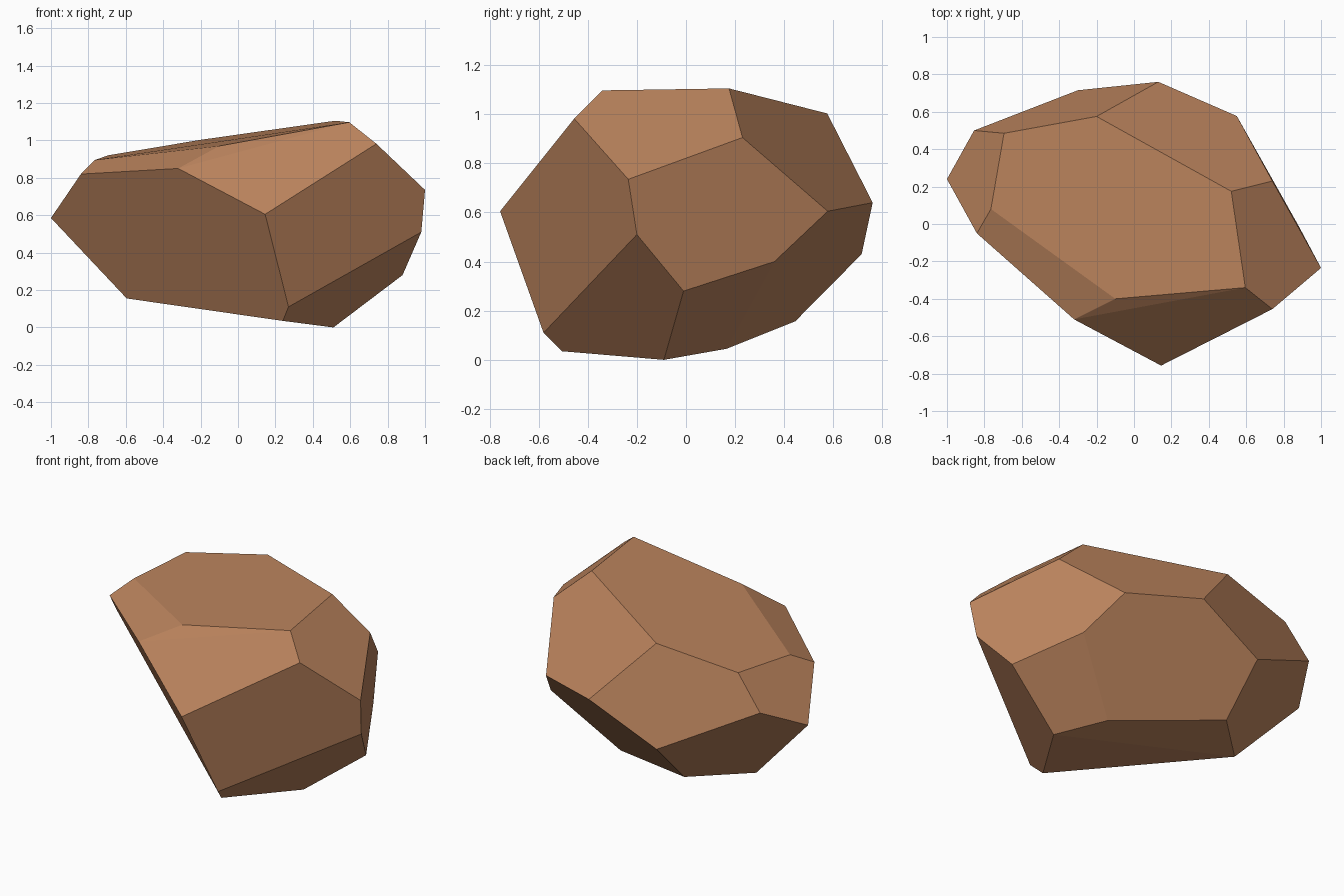
import bpy, bmesh, math

if "Cube" in bpy.data.objects:
    bpy.data.objects.remove(bpy.data.objects["Cube"])

# Corner points of the faceted boulder, grouped by height
TOP = [(-.20, .575, 1.003), (.52, .175, 1.105), (.595, -.34, 1.097), (-.10, -.40, .97),
       (-.765, .08, .895), (-.695, .485, .92), (.74, -.455, .982), (.74, .23, .905)]
MIDDLE = [(-.84, -.05, .82), (-.32, -.51, .85), (.145, -.757, .605), (1.0, -.235, .735),
          (.55, .577, .605), (.13, .76, .64), (-.855, .50, .72), (-1.0, .24, .585),
          (.98, -.20, .51)]
BOTTOM = [(-.30, .715, .43), (.88, -.01, .28), (.67, .36, .40), (.27, -.58, .11),
          (.24, -.505, .035), (.51, -.09, 0), (.33, .165, .045), (-.30, .445, .157),
          (-.595, .165, .155)]

# Wrap the points in a convex hull and merge nearly flat triangles into facets
bm = bmesh.new()
for p in TOP + MIDDLE + BOTTOM:
    bm.verts.new(p)
bmesh.ops.convex_hull(bm, input=bm.verts[:])
bmesh.ops.dissolve_limit(bm, angle_limit=math.radians(5),
                         verts=bm.verts[:], edges=bm.edges[:])
bmesh.ops.recalc_face_normals(bm, faces=bm.faces[:])
mesh = bpy.data.meshes.new("boulder")
bm.to_mesh(mesh)
bm.free()

# Single brown stone colour, flat shaded
stone = bpy.data.materials.new("brown_stone")
stone.diffuse_color = (.50, .23, .11, 1)
stone.use_nodes = True
stone.node_tree.nodes["Principled BSDF"].inputs["Base Color"].default_value = stone.diffuse_color
mesh.materials.append(stone)
boulder = bpy.data.objects.new("boulder", mesh)
bpy.context.collection.objects.link(boulder)
